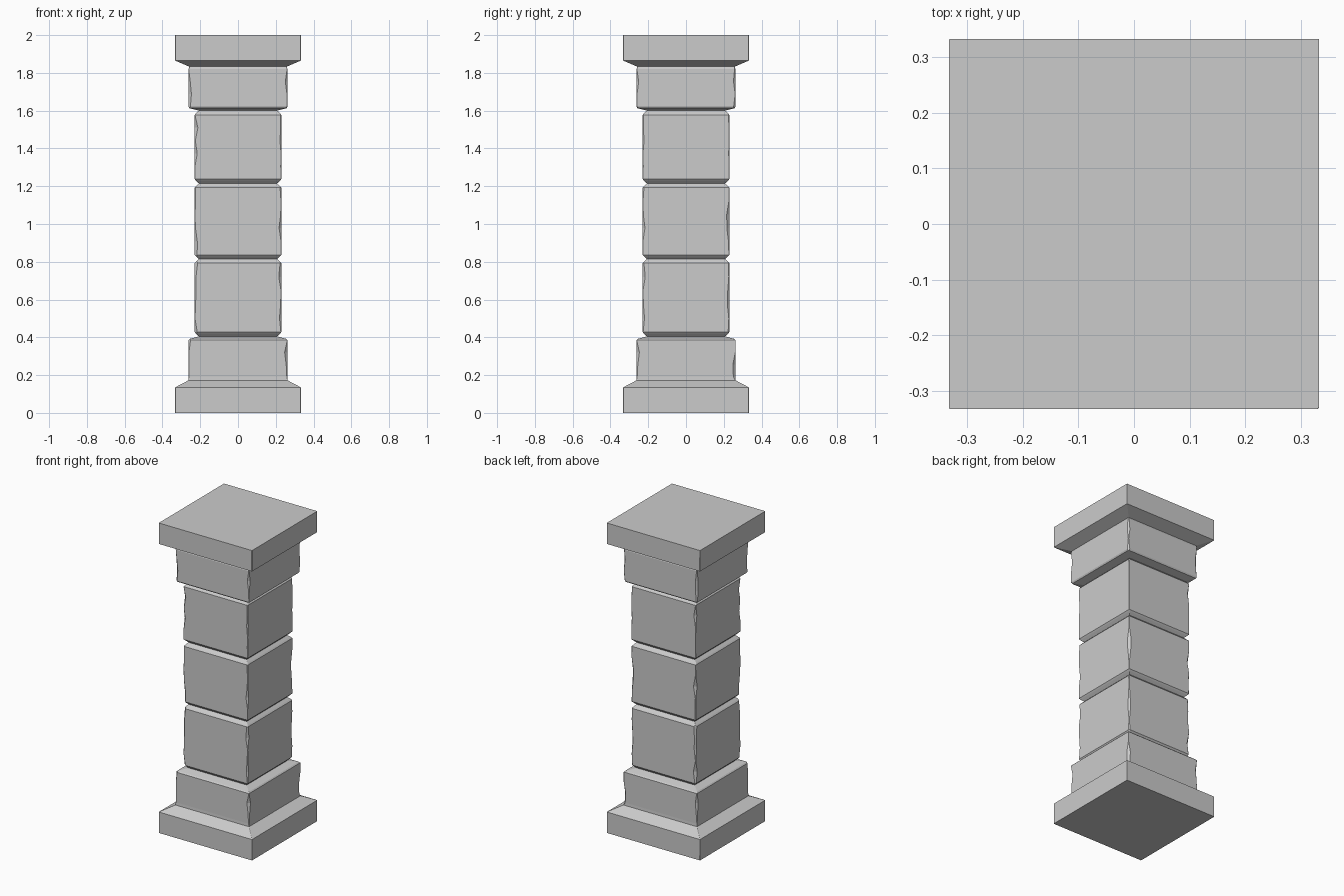
import bpy, bmesh, random

if "Cube" in bpy.data.objects:
    bpy.data.objects.remove(bpy.data.objects["Cube"])

random.seed(7)


def ring(bm, half, z, wear):
    """Square ring whose four corners are each chipped by a random amount."""
    pts = []
    for sx, sy in ((1, -1), (1, 1), (-1, 1), (-1, -1)):
        c = 0.001 + wear * random.random() ** 2
        a = (sx * (half - c), sy * half, z)
        b = (sx * half, sy * (half - c), z)
        pts += [a, b] if sx * sy < 0 else [b, a]
    return [bm.verts.new(p) for p in pts]


def stone(name, profile, bottom=False, top=False):
    """Loft square rings along a profile of (half width, z, corner wear)."""
    bm = bmesh.new()
    rings = [ring(bm, *p) for p in profile]
    for lo, hi in zip(rings, rings[1:]):
        for i in range(8):
            j = (i + 1) % 8
            bm.faces.new((lo[i], lo[j], hi[j], hi[i]))
    if bottom:
        bm.faces.new(rings[0][::-1])
    if top:
        bm.faces.new(rings[-1])
    bmesh.ops.recalc_face_normals(bm, faces=bm.faces)
    if not (bottom or top) and sum(f.normal.dot(f.calc_center_median()) for f in bm.faces) < 0:
        bmesh.ops.reverse_faces(bm, faces=bm.faces)
    mesh = bpy.data.meshes.new(name)
    bm.to_mesh(mesh)
    bm.free()
    bpy.context.collection.objects.link(bpy.data.objects.new(name, mesh))


def worn_side(half, z0, z1, wear, n=5):
    """Straight wall with extra rings so its corners look chipped."""
    return [(half, z0 + (z1 - z0) * i / n, wear) for i in range(n + 1)]


GROOVE = 0.207

# Plinth, sloped shoulder and base block, up to the first groove
stone("base", [(0.333, 0, 0.002), (0.333, 0.135, 0.002), (0.263, 0.172, 0.004)]
      + worn_side(0.262, 0.19, 0.385, 0.015, 3)
      + [(0.255, 0.392, 0.01), (GROOVE, 0.405, 0)], bottom=True)

# Three shaft blocks separated by V grooves
joints = [0.405, 0.815, 1.215, 1.6]
for k, (z0, z1) in enumerate(zip(joints, joints[1:])):
    stone(f"shaft_block_{k + 1}",
          [(GROOVE, z0, 0), (0.222, z0 + 0.014, 0.008)]
          + worn_side(0.229, z0 + 0.022, z1 - 0.022, 0.016)
          + [(0.222, z1 - 0.014, 0.008), (GROOVE, z1, 0)])

# Capital block, flared underside and top slab
stone("capital", [(GROOVE, 1.6, 0), (0.257, 1.613, 0.01)]
      + worn_side(0.262, 1.622, 1.82, 0.015, 3)
      + [(0.258, 1.833, 0.004), (0.333, 1.865, 0.002), (0.333, 2.0, 0.002)], top=True)
